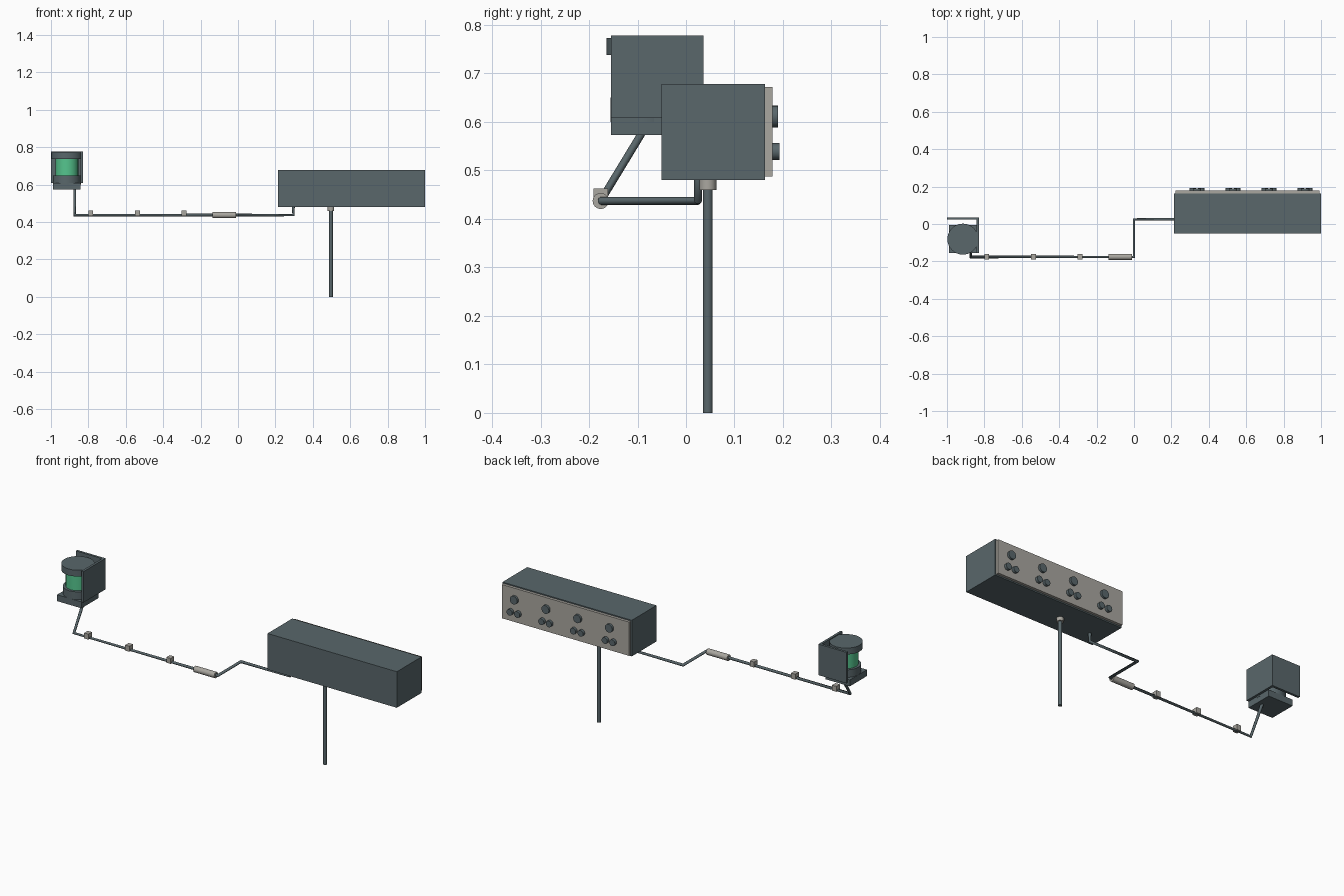
import bpy
import math
from mathutils import Vector

if "Cube" in bpy.data.objects:
    bpy.data.objects.remove(bpy.data.objects["Cube"])


def material(name, rgb):
    m = bpy.data.materials.new(name)
    m.diffuse_color = (*rgb, 1)
    m.use_nodes = True
    m.node_tree.nodes["Principled BSDF"].inputs["Base Color"].default_value = m.diffuse_color
    return m


SLATE = material("dark slate", (0.10, 0.135, 0.147))
STONE = material("warm grey", (0.40, 0.385, 0.35))
GREEN = material("lens green", (0.09, 0.56, 0.27))


def box(name, lo, hi, mat):
    lo, hi = Vector(lo), Vector(hi)
    bpy.ops.mesh.primitive_cube_add(size=1, location=(lo + hi) / 2)
    o = bpy.context.object
    o.name = name
    o.scale = hi - lo
    bpy.ops.object.transform_apply(location=False, rotation=False, scale=True)
    o.data.materials.append(mat)
    return o


def rod(name, a, b, r, mat, sides=24):
    a, b = Vector(a), Vector(b)
    bpy.ops.mesh.primitive_cylinder_add(vertices=sides, radius=r, depth=(b - a).length,
                                        location=(a + b) / 2)
    o = bpy.context.object
    o.name = name
    o.rotation_euler = (b - a).to_track_quat('Z', 'Y').to_euler()
    bpy.ops.object.shade_smooth_by_angle(angle=math.radians(35))
    o.data.materials.append(mat)
    return o


# Control housing with rear panel
box("housing", (0.215, -0.051, 0.48), (1.0, 0.163, 0.678), SLATE)
box("rear_panel", (0.222, 0.163, 0.487), (0.993, 0.178, 0.672), STONE)

# Four groups of one large button and two small knobs
for i in range(4):
    x = 0.337 + i * 0.1925
    rod("large_button", (x, 0.177, 0.611), (x, 0.190, 0.611), 0.0225, SLATE)
    for s in (-1, 1):
        rod("small_knob", (x + s * 0.023, 0.177, 0.539), (x + s * 0.023, 0.193, 0.539),
            0.0172, SLATE)

# Support post and its collar
rod("post", (0.497, 0.045, 0), (0.497, 0.045, 0.47), 0.01, SLATE)
rod("post_collar", (0.497, 0.045, 0.46), (0.497, 0.045, 0.481), 0.0175, STONE)

# Bent conduit from housing to lamp
path = [(0.296, 0.025, 0.49), (0.296, 0.025, 0.437), (0, 0.025, 0.437),
        (0, -0.176, 0.437), (-0.873, -0.176, 0.437), (-0.873, -0.088, 0.582)]
curve = bpy.data.curves.new("conduit", 'CURVE')
curve.dimensions = '3D'
curve.bevel_depth = 0.008
curve.bevel_resolution = 4
curve.use_fill_caps = True
spline = curve.splines.new('POLY')
spline.points.add(len(path) - 1)
for p, co in zip(spline.points, path):
    p.co = (*co, 1)
curve.materials.append(SLATE)
conduit = bpy.data.objects.new("conduit", curve)
bpy.context.collection.objects.link(conduit)

# Sleeve and clips on the conduit
rod("sleeve", (-0.137, -0.176, 0.437), (-0.01, -0.176, 0.437), 0.0165, STONE)
for x in (-0.787, -0.538, -0.288):
    box("clip", (x - 0.013, -0.191, 0.433), (x + 0.013, -0.161, 0.463), STONE)

# Lamp bracket: base, back plate, side plate
box("lamp_base", (-0.99, -0.155, 0.573), (-0.842, -0.006, 0.608), SLATE)
box("back_plate", (-1.0, 0.023, 0.608), (-0.829, 0.036, 0.778), SLATE)
box("side_plate", (-0.842, -0.155, 0.608), (-0.829, 0.036, 0.778), SLATE)

# Lamp: lower ring, lens, cap
cx, cy = -0.915, -0.081
rod("lamp_ring", (cx, cy, 0.60), (cx, cy, 0.65), 0.075, SLATE)
rod("lamp_lens", (cx, cy, 0.648), (cx, cy, 0.742), 0.061, GREEN)
rod("lamp_cap", (cx, cy, 0.738), (cx, cy, 0.773), 0.083, SLATE)
